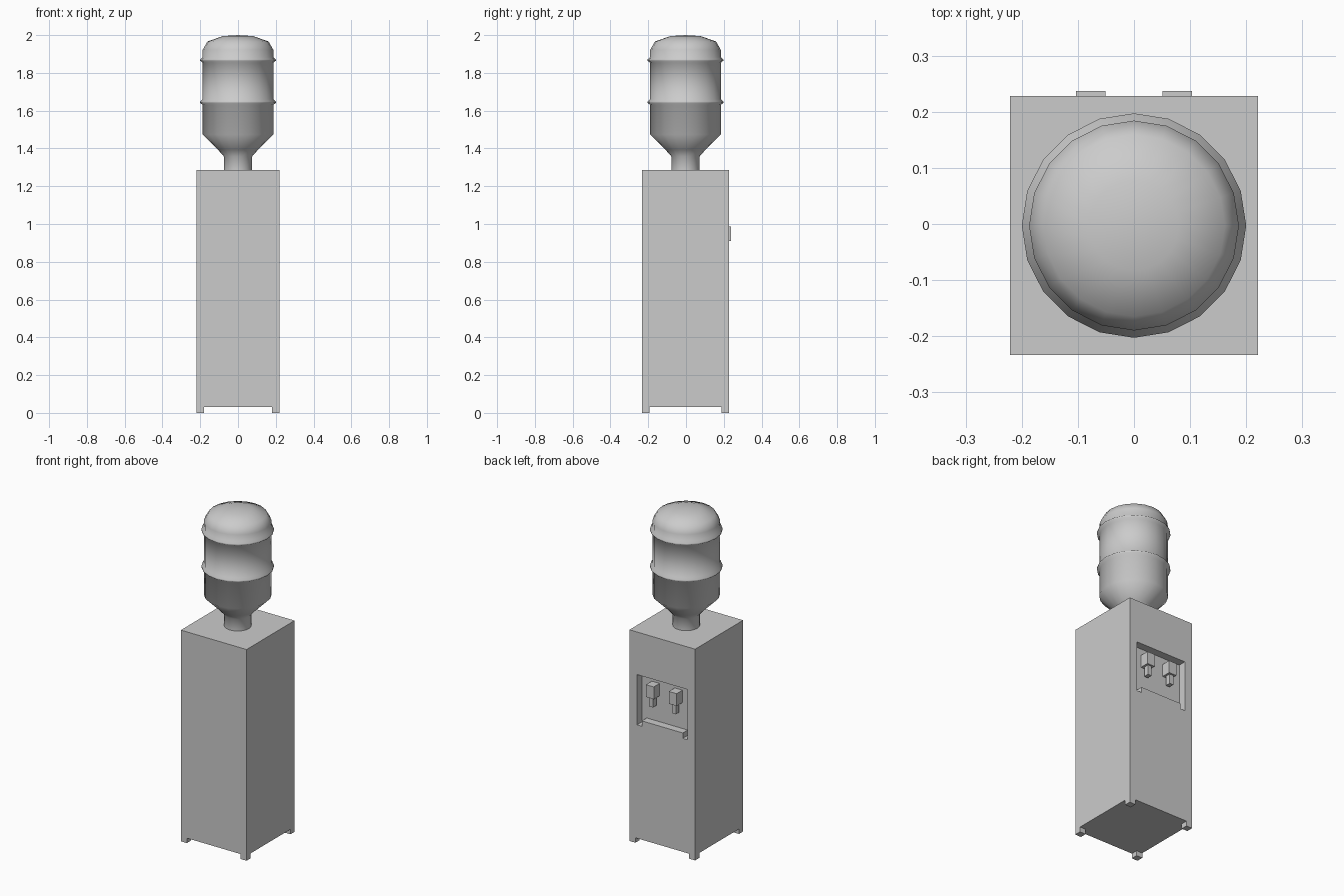
import bpy
import bmesh
from math import radians
from mathutils import Matrix, Vector

cube = bpy.data.objects.get("Cube")
if cube:
    bpy.data.objects.remove(cube, do_unlink=True)

grey = bpy.data.materials.new("plain grey")
grey.use_nodes = True
grey.diffuse_color = (0.6, 0.6, 0.6, 1)
grey.node_tree.nodes["Principled BSDF"].inputs["Base Color"].default_value = (0.6, 0.6, 0.6, 1)


def finish(name, bm):
    mesh = bpy.data.meshes.new(name)
    bm.to_mesh(mesh)
    bm.free()
    mesh.materials.append(grey)
    obj = bpy.data.objects.new(name, mesh)
    bpy.context.collection.objects.link(obj)
    return obj


def activate(obj):
    bpy.ops.object.select_all(action="DESELECT")
    obj.select_set(True)
    bpy.context.view_layer.objects.active = obj


def box(name, x, y, z):
    """Box spanning the given (low, high) range on each axis."""
    lo, hi = Vector((x[0], y[0], z[0])), Vector((x[1], y[1], z[1]))
    bm = bmesh.new()
    bmesh.ops.create_cube(bm, size=1, matrix=Matrix.Translation((lo + hi) / 2)
                          @ Matrix.Diagonal((*(hi - lo), 1)))
    return finish(name, bm)


def lathe(name, profile, sides, centre_y):
    """Revolve (radius, height) points around a vertical axis."""
    bm = bmesh.new()
    verts = [bm.verts.new((r, 0, z)) for r, z in profile]
    edges = [bm.edges.new(pair) for pair in zip(verts, verts[1:])]
    bmesh.ops.spin(bm, geom=verts + edges, cent=(0, 0, 0), axis=(0, 0, 1),
                   angle=radians(360), steps=sides, use_merge=False)
    bmesh.ops.remove_doubles(bm, verts=bm.verts, dist=0.0005)
    bmesh.ops.recalc_face_normals(bm, faces=bm.faces)
    bmesh.ops.translate(bm, verts=bm.verts, vec=(0, centre_y, 0))
    return finish(name, bm)


# Cabinet dimensions
W, FRONT, BACK = 0.221, -0.2335, 0.228
BASE, TOP = 0.03, 1.285
FOOT = 0.04
RECESS_Y = BACK - 0.047

# Cabinet with the dispensing recess cut into its back
cabinet = box("cabinet", (-W, W), (FRONT, BACK), (BASE, TOP))
cutter = box("recess_cutter", (-0.17, 0.17), (RECESS_Y, BACK + 0.1), (0.72, 1.026))
cutter.hide_render = True
cut = cabinet.modifiers.new("recess", "BOOLEAN")
cut.operation = "DIFFERENCE"
cut.solver = "EXACT"
cut.object = cutter
activate(cabinet)
bpy.ops.object.modifier_apply(modifier=cut.name)
bpy.data.objects.remove(cutter, do_unlink=True)

# Drip tray, flush with the cabinet and narrower than the recess
box("drip_tray", (-0.138, 0.138), (RECESS_Y, BACK), (0.72, 0.753))

# Feet, one per corner
for end, y in (("front", FRONT), ("back", BACK - FOOT)):
    for side, x in (("right", -W), ("left", W - FOOT)):
        box(f"{end}_{side}_foot", (x, x + FOOT), (y, y + FOOT), (0, BASE))

# Taps with nozzles
for side, x in (("right", -0.077), ("left", 0.077)):
    box(f"{side}_tap", (x - 0.026, x + 0.026), (RECESS_Y, 0.237), (0.911, 0.986))
    box(f"{side}_nozzle", (x - 0.013, x + 0.013), (0.194, 0.226), (0.853, 0.911))

# Upturned water bottle with two ribs
RADIUS, RIB = 0.187, 0.2
profile = [(0.075, TOP), (0.075, 1.358), (0.106, 1.393), (RADIUS, 1.473)]
for z in (1.645, 1.868):
    profile += [(RADIUS, z - 0.015), (RIB, z - 0.004), (RIB, z + 0.004), (RADIUS, z + 0.015)]
profile += [(RADIUS, 1.922), (0.162, 1.966), (0.08, 1.995), (0, 2.0)]
bottle = lathe("water_bottle", profile, 20, (FRONT + BACK) / 2)
activate(bottle)
bpy.ops.object.shade_smooth_by_angle(angle=radians(60))
